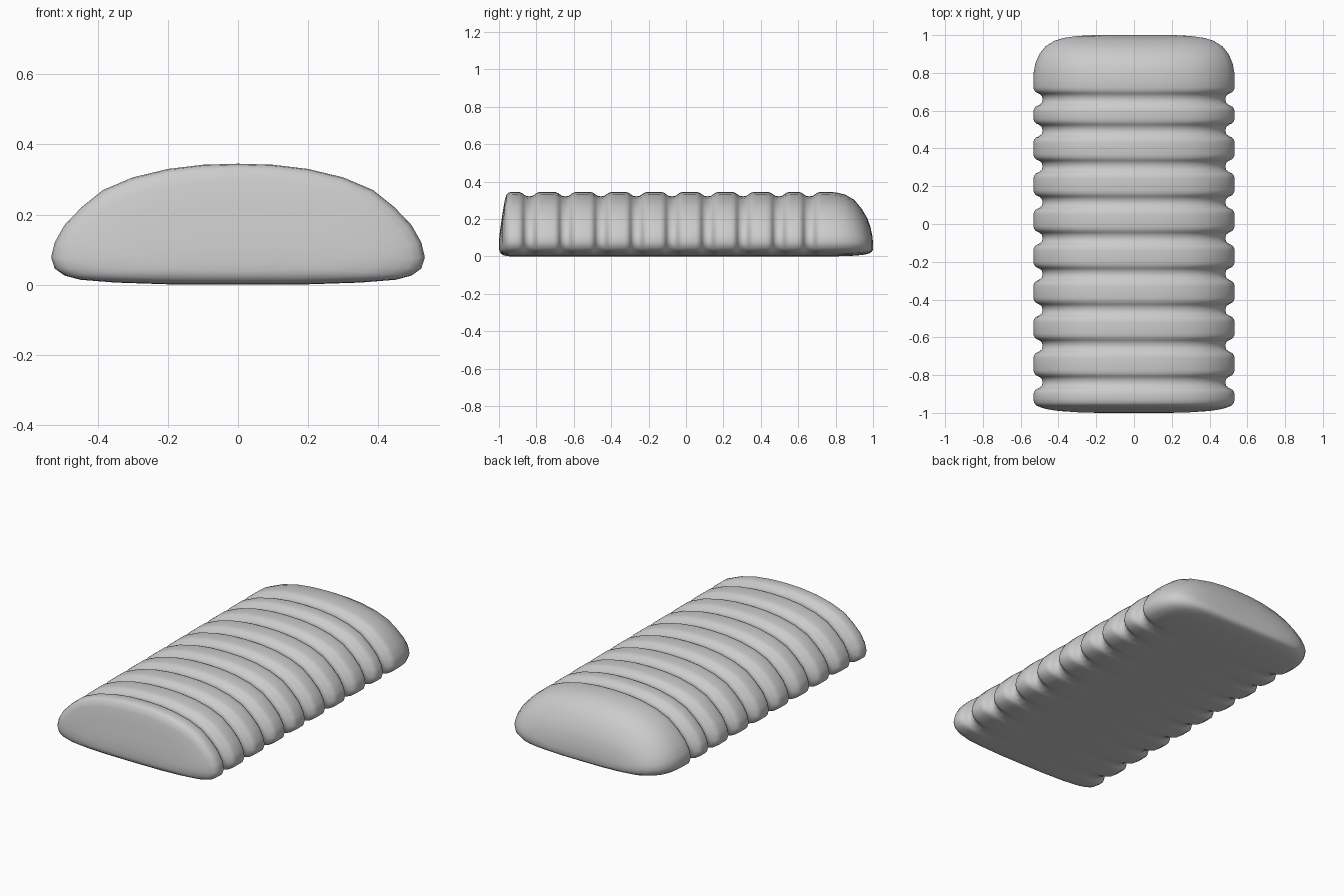
import bpy, bmesh

cube = bpy.data.objects.get("Cube")
if cube:
    bpy.data.objects.remove(cube, do_unlink=True)

# Plain grey material
grey = bpy.data.materials.new("soft grey")
grey.use_nodes = True
colour = (0.6, 0.6, 0.6, 1)
grey.diffuse_color = colour
grey.node_tree.nodes["Principled BSDF"].inputs["Base Color"].default_value = colour

# Half of the loaf-shaped cross-section, from top centre round to bottom centre
HALF = [(0, .345), (.1, .342), (.2, .33), (.3, .306), (.385, .27), (.445, .222),
        (.495, .17), (.523, .12), (.533, .078), (.523, .046), (.495, .026),
        (.45, .014), (.35, .006), (.2, .001), (0, 0)]
PROFILE = HALF + [(-x, z) for x, z in HALF[-2:0:-1]]
PIVOT = .06

# Stations: position, width scale, height scale above pivot, scale below pivot
FRONT = [(-1, .35, .06), (-.997, .55, .2), (-.99, .75, .38), (-.98, .87, .62),
         (-.97, .93, .83), (-.96, .972, .95), (-.945, .993, .99), (-.925, 1, 1)]
BACK = [(.76, 1, 1), (.8, .997, .99), (.85, .98, .95), (.9, .94, .85), (.94, .88, .68),
        (.97, .79, .5), (.985, .7, .35), (.995, .57, .2), (1, .4, .05)]
GROOVE = [(-.065, 1, 1), (-.05, .993, .992), (-.038, .975, .975), (-.029, .94, .95),
          (-.018, .915, .925), (0, .908, .915)]
GROOVE += [(-d, w, h) for d, w, h in GROOVE[-2::-1]]
CENTRES = [-.838] + [-.645 + .19 * i for i in range(7)] + [.66]

stations = [(y, w, h, w) for y, w, h in FRONT]
for c in CENTRES:
    stations += [(c + d, w, h, 1) for d, w, h in GROOVE]
stations += [(y, w, h, w) for y, w, h in BACK]

# Loft the ribbed body through every station
bm = bmesh.new()
rings = []
for y, w, h, low in stations:
    rings.append([bm.verts.new((x * w, y, PIVOT + (z - PIVOT) * (h if z > PIVOT else low)))
                  for x, z in PROFILE])
n = len(PROFILE)
for a, b in zip(rings, rings[1:]):
    for i in range(n):
        j = (i + 1) % n
        bm.faces.new((a[i], a[j], b[j], b[i]))
bm.faces.new(rings[0])
bm.faces.new(rings[-1])
bmesh.ops.recalc_face_normals(bm, faces=bm.faces)
for f in bm.faces:
    f.smooth = True

mesh = bpy.data.meshes.new("ribbed_body")
bm.to_mesh(mesh)
bm.free()
mesh.materials.append(grey)
body = bpy.data.objects.new("ribbed_body", mesh)
bpy.context.collection.objects.link(body)
